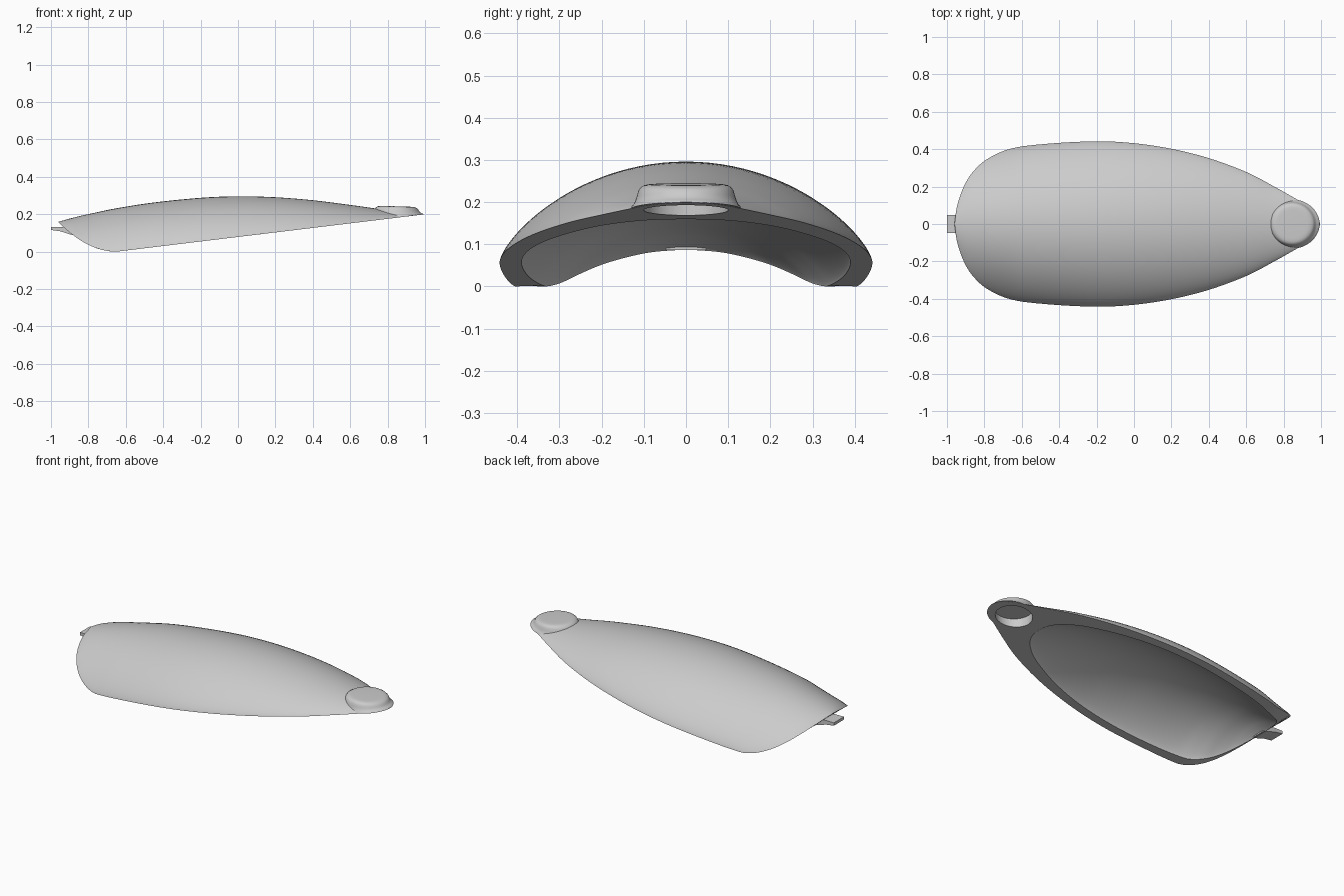
import bpy, bmesh, math

if "Cube" in bpy.data.objects:
    bpy.data.objects.remove(bpy.data.objects["Cube"], do_unlink=True)

grey = bpy.data.materials.new("light grey")
grey.use_nodes = True
COLOUR = (0.6, 0.6, 0.6, 1)
grey.diffuse_color = COLOUR
grey.node_tree.nodes["Principled BSDF"].inputs["Base Color"].default_value = COLOUR


def cut(x):
    """Height of the lower edge: a sloping plane that sweeps up at the tail."""
    return 0.1212 * (x + 0.65) if x > -0.65 else 1.65 * (x + 0.65) ** 2


def spline(points, steps):
    """Smooth curve through tuples of any length."""
    out = []
    last = len(points) - 1
    for i in range(last):
        a, b, c, d = (points[max(0, min(last, i + k))] for k in (-1, 0, 1, 2))
        for s in range(steps):
            t = s / steps
            out.append([q + 0.5 * t * (r - p + t * (2 * p - 5 * q + 4 * r - s2
                        + t * (3 * (q - r) + s2 - p)))
                        for p, q, r, s2 in zip(a, b, c, d)])
    return out + [list(points[-1])]


def finish(name, bm):
    bmesh.ops.remove_doubles(bm, verts=bm.verts, dist=0.00005)
    bmesh.ops.recalc_face_normals(bm, faces=bm.faces)
    mesh = bpy.data.meshes.new(name)
    bm.to_mesh(mesh)
    bm.free()
    ob = bpy.data.objects.new(name, mesh)
    bpy.context.collection.objects.link(ob)
    mesh.materials.append(grey)
    return ob


def arches(bm, stations, n=48):
    """One arched row of vertices for each station (x, half width, crown)."""
    rows = []
    for x, w, top in stations:
        w = max(w, 0)
        z = cut(x)
        power = 1.54 + 0.46 * max(0, min(1, (-0.6 - x) / 0.36))
        rows.append([bm.verts.new((x, w * math.cos(math.pi * k / n),
                     z + max(top - z, 0) * abs(math.sin(math.pi * k / n)) ** power))
                     for k in range(n + 1)])
    return rows


def quads(bm, a, b):
    for i in range(len(a) - 1):
        bm.faces.new((a[i], a[i + 1], b[i + 1], b[i]))


# Hollow shell: outer dome, inner dome and the rim between them
outer = [(-0.96, 0, 0.16), (-0.945, 0.1, 0.164), (-0.91, 0.2, 0.174),
         (-0.86, 0.28, 0.187), (-0.78, 0.35, 0.205), (-0.65, 0.405, 0.232),
         (-0.45, 0.43, 0.263), (-0.2, 0.442, 0.288), (0, 0.432, 0.296),
         (0.2, 0.402, 0.291), (0.4, 0.352, 0.275), (0.6, 0.278, 0.25),
         (0.75, 0.2, 0.229), (0.87, 0.132, 0.215), (0.94, 0.09, 0.207),
         (0.98, 0.05, 0.201), (0.995, 0, 0.1994)]
inner = [(-0.88, 0, 0.0873), (-0.87, 0.09, 0.094), (-0.84, 0.175, 0.11),
         (-0.8, 0.235, 0.128), (-0.74, 0.285, 0.147), (-0.63, 0.34, 0.175),
         (-0.44, 0.375, 0.21), (-0.2, 0.39, 0.237), (0, 0.38, 0.245),
         (0.16, 0.353, 0.241), (0.3, 0.313, 0.23), (0.43, 0.26, 0.213),
         (0.53, 0.207, 0.195), (0.6, 0.15, 0.18), (0.64, 0.1, 0.17),
         (0.66, 0.05, 0.163), (0.666, 0, 0.1595)]
bm = bmesh.new()
out_rows = arches(bm, spline(outer, 6))
in_rows = arches(bm, spline(inner, 6))
for rows in (out_rows, in_rows):
    for a, b in zip(rows, rows[1:]):
        quads(bm, a, b)
for side in (0, -1):
    quads(bm, [r[side] for r in out_rows], [r[side] for r in in_rows])
shell = finish("shell", bm)

# Round boss at the narrow end, following the slope of the rim
CX, SEG = 0.845, 64
profile = [(0, 1), (0.075, 1), (0.09, 0.985), (0.1, 0.95), (0.11, 0.87),
           (0.117, 0.75), (0.122, 0.55), (0.127, 0.38), (0.134, 0.22),
           (0.144, 0.1), (0.146, 0.02), (0, 0.02)]
bm = bmesh.new()
rings = []
for r, t in profile:
    ring = []
    for k in range(SEG + 1):
        a = math.tau * k / SEG
        x = CX + r * math.cos(a)
        crown = 0.247 - 0.03 * (x - 0.7)
        squeeze = 1 - 0.1 * max(0, r - 0.1) / 0.046
        ring.append(bm.verts.new((x, squeeze * r * math.sin(a),
                                  cut(x) + t * (crown - cut(x)))))
    rings.append(ring)
for a, b in zip(rings, rings[1:]):
    quads(bm, a, b)
boss = finish("boss", bm)

# Blind round hole under the boss
bpy.ops.mesh.primitive_cylinder_add(vertices=SEG, radius=0.1, depth=0.122,
                                    location=(CX - 0.005, 0, 0.161))
cutter = bpy.context.object
cutter.name = "hole_cutter"
cutter.hide_render = True
cutter.data.materials.append(grey)
for ob in (shell, boss):
    mod = ob.modifiers.new("hole", "BOOLEAN")
    mod.operation = "DIFFERENCE"
    mod.solver = "EXACT"
    mod.object = cutter
    bpy.ops.object.select_all(action="DESELECT")
    ob.select_set(True)
    bpy.context.view_layer.objects.active = ob
    bpy.ops.object.modifier_apply(modifier=mod.name)
    bpy.ops.object.shade_smooth_by_angle(angle=math.radians(40))
bpy.data.objects.remove(cutter, do_unlink=True)

# Small bent tab at the wide end
side = [(-1, 0.116), (-1, 0.133), (-0.94, 0.133), (-0.87, 0.115),
        (-0.87, 0.086), (-0.9, 0.093), (-0.95, 0.109)]
bm = bmesh.new()
face = bm.faces.new([bm.verts.new((x, -0.047, z)) for x, z in side])
ext = bmesh.ops.extrude_face_region(bm, geom=[face])
bmesh.ops.translate(bm, vec=(0, 0.094, 0),
                    verts=[v for v in ext["geom"] if isinstance(v, bmesh.types.BMVert)])
finish("tab", bm)
